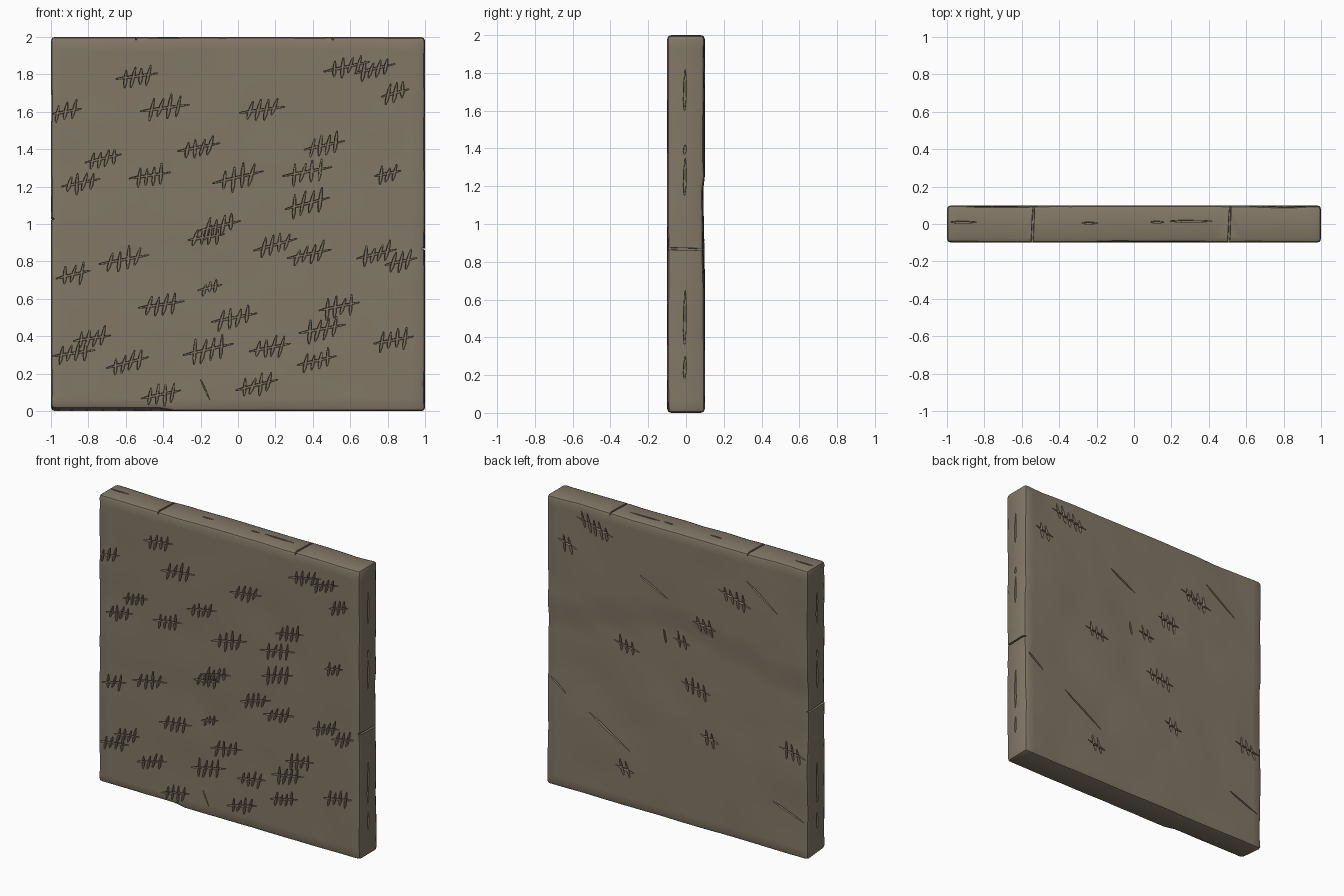
import bpy, bmesh, math, random
from mathutils import Vector, noise

if "Cube" in bpy.data.objects:
    bpy.data.objects.remove(bpy.data.objects["Cube"])

random.seed(4)
stone = bpy.data.materials.new("weathered_stone")
stone.diffuse_color = (0.225, 0.187, 0.134, 1)
stone.use_nodes = True
stone.node_tree.nodes["Principled BSDF"].inputs["Base Color"].default_value = stone.diffuse_color


def make(name, bm):
    me = bpy.data.meshes.new(name)
    bm.to_mesh(me)
    bm.free()
    me.materials.append(stone)
    ob = bpy.data.objects.new(name, me)
    bpy.context.collection.objects.link(ob)
    return ob


# Slab: bevelled box, sliced into a grid so it can be weathered
bm = bmesh.new()
bmesh.ops.create_cube(bm, size=1)
for v in bm.verts:
    v.co = Vector((v.co.x * 2, v.co.y * 0.2, v.co.z * 2 + 1))
bmesh.ops.bevel(bm, geom=bm.edges[:], offset=0.022, segments=2, profile=0.5, affect='EDGES')
for axis, centre in ((Vector((1, 0, 0)), 0), (Vector((0, 0, 1)), 1)):
    for i in range(-11, 12):
        g = bm.verts[:] + bm.edges[:] + bm.faces[:]
        bmesh.ops.bisect_plane(bm, geom=g, dist=1e-5,
                               plane_co=axis * (centre + i * 0.0845), plane_no=axis)

# Weathering: shallow dents on both faces, worn edges, a ledge across the back
for v in bm.verts:
    x, y, z = v.co
    n = noise.noise(Vector((x * 3.1, y * 4, z * 3.1)))
    m = noise.noise(Vector((x * 7 + 9, y * 9, z * 7)))
    dent = 0.010 * max(0, n) + 0.004 * max(0, m)
    if y > 0.05:
        below = 1.30 + 0.12 * math.cos(x * 2.2) - 0.06 - z
        if 0 < below < 0.6:
            dent += 0.012 * (1 - below / 0.6)
    v.co.y -= math.copysign(dent, y)
    wear = 0.009 * max(0, noise.noise(Vector((x * 4, y * 12, z * 4 + 5))))
    if abs(x) > 0.97:
        v.co.x -= math.copysign(wear, x)
    if z > 1.97:
        v.co.z -= wear
    if z < 0.03 and x < -0.4 and y < -0.05:
        v.co.z += 0.014
slab = make("stone_slab", bm)

# Coordinate frames for each carved side: (along, up, depth) -> position
front = lambda a, b, d: (a, -0.1 + d, b)
back = lambda a, b, d: (a, 0.1 - d, b)
right = lambda a, b, d: (1 - d, a, b)
left = lambda a, b, d: (-1 + d, a, b)
top = lambda a, b, d: (a, b, 2 - d)

cut = bmesh.new()


def stroke(side, p, q, width, depth):
    """Tapered chisel groove from p to q."""
    p, q = Vector(p), Vector(q)
    t = q - p
    s = Vector((-t.y, t.x)).normalized() * width / 2
    outline = [p - s * 0.3, p + t * 0.25 - s, p + t * 0.7 - s * 0.85, q - s * 0.25,
               q + s * 0.25, p + t * 0.7 + s * 0.85, p + t * 0.25 + s, p + s * 0.3]
    mid = p + t * 0.5
    rings = []
    for d, k in ((-0.012, 1.0), (depth, 0.6)):
        ring = []
        for c in outline:
            along = t * ((c - mid).dot(t) / t.length_squared)
            across = (c - mid) - along
            ring.append(cut.verts.new(side(*(mid + along * (0.95 if d > 0 else 1) + across * k), d)))
        rings.append(ring)
    a, b = rings
    cut.faces.new(a)
    cut.faces.new(b[::-1])
    for i in range(8):
        j = (i + 1) % 8
        cut.faces.new((a[i], b[i], b[j], a[j]))


def tally(side, x, z, k=1.0, count=4, slash=True):
    """Group of upright strokes with a slash across them."""
    u = random.uniform
    rise = u(0.12, 0.3)
    for i in range(count):
        dx = (i - (count - 1) / 2) * 0.045 * k
        h = u(0.045, 0.066) * k
        lean = u(0.002, 0.018) * k
        cz = z + dx * rise + u(-0.008, 0.008)
        stroke(side, (x + dx - lean, cz - h), (x + dx + lean, cz + h),
               u(0.018, 0.024), u(0.02, 0.028))
    if slash:
        w = (0.028 * count + u(0, 0.02)) * k
        stroke(side, (x - w, z - w * rise), (x + w, z + w * rise), 0.017, u(0.018, 0.024))


# Tally groups on the front
for x, z in [(-.54, 1.79), (-.39, 1.62), (-.72, 1.35), (-.84, 1.22), (-.47, 1.26), (-.21, 1.41),
             (.13, 1.61), (0, 1.25), (.58, 1.84), (.73, 1.83), (.46, 1.42), (.37, 1.28),
             (.37, 1.11), (-.10, .99), (-.17, .93), (.20, .89), (.38, .84), (.74, .84),
             (-.61, .81), (-.41, .57), (-.02, .50), (.54, .56), (.45, .44), (-.78, .39),
             (-.88, .31), (-.59, .26), (-.16, .33), (.17, .34), (.42, .27), (.83, .38),
             (-.41, .09), (.10, .14)]:
    tally(front, x, z, random.uniform(0.85, 1.08))
for x, z, k in [(-.92, 1.60, 1), (.84, 1.70, .85), (.80, 1.27, .8), (.87, .80, .9),
                (-.88, .73, 1), (-.15, .66, .65)]:
    tally(front, x, z, k, 3)
stroke(front, (-.20, .17), (-.15, .06), .008, .018)

# Fewer, partial groups on the back
for x, z, n, s in [(.63, 1.87, 5, True), (.84, 1.70, 2, True), (-.44, 1.66, 4, True),
                   (-.21, 1.41, 3, True), (.39, 1.11, 3, True), (-.03, 1.25, 2, True),
                   (.10, 1.26, 1, False), (-.14, .96, 4, True), (-.25, .64, 2, True),
                   (-.88, .71, 3, True), (.40, .26, 2, True)]:
    tally(back, x, z, 1.0, n, s)
for p, q in [((.28, 1.63), (.07, 1.52)), ((.67, .58), (.36, .39)), ((-.53, 1.81), (-.77, 1.64)),
             ((-.73, .34), (-.97, .25)), ((.97, .75), (.85, .66))]:
    stroke(back, p, q, .016, .02)

# Cracks and chisel nicks around the rim
for x in (-.54, .51):
    stroke(top, (x - .006, -.14), (x + .006, .14), .016, .018)
stroke(right, (-.14, .87), (.14, .865), .016, .016)
stroke(left, (-.14, 1.03), (.14, 1.02), .016, .016)
for a, b in [(1.60, 1.82), (1.37, 1.42), (1.15, 1.35), (.36, .65), (.18, .30)]:
    for side in (right, left):
        stroke(side, (-.008, a), (-.004, b), .020, .014)
for a, b, y in [(-.98, -.84, .01), (-.28, -.19, .005), (.09, .16, .01), (.19, .42, .015)]:
    stroke(top, (a, y), (b, y), .014, .014)

bmesh.ops.recalc_face_normals(cut, faces=cut.faces[:])
cutter = make("groove_cutter", cut)
cutter.hide_render = True

# Carve the grooves
bpy.context.view_layer.objects.active = slab
slab.select_set(True)
mod = slab.modifiers.new("carving", 'BOOLEAN')
mod.operation = 'DIFFERENCE'
mod.solver = 'EXACT'
mod.use_self = True
mod.object = cutter
bpy.ops.object.modifier_apply(modifier=mod.name)
bpy.data.objects.remove(cutter)
bpy.ops.object.shade_smooth_by_angle(angle=math.radians(30))
